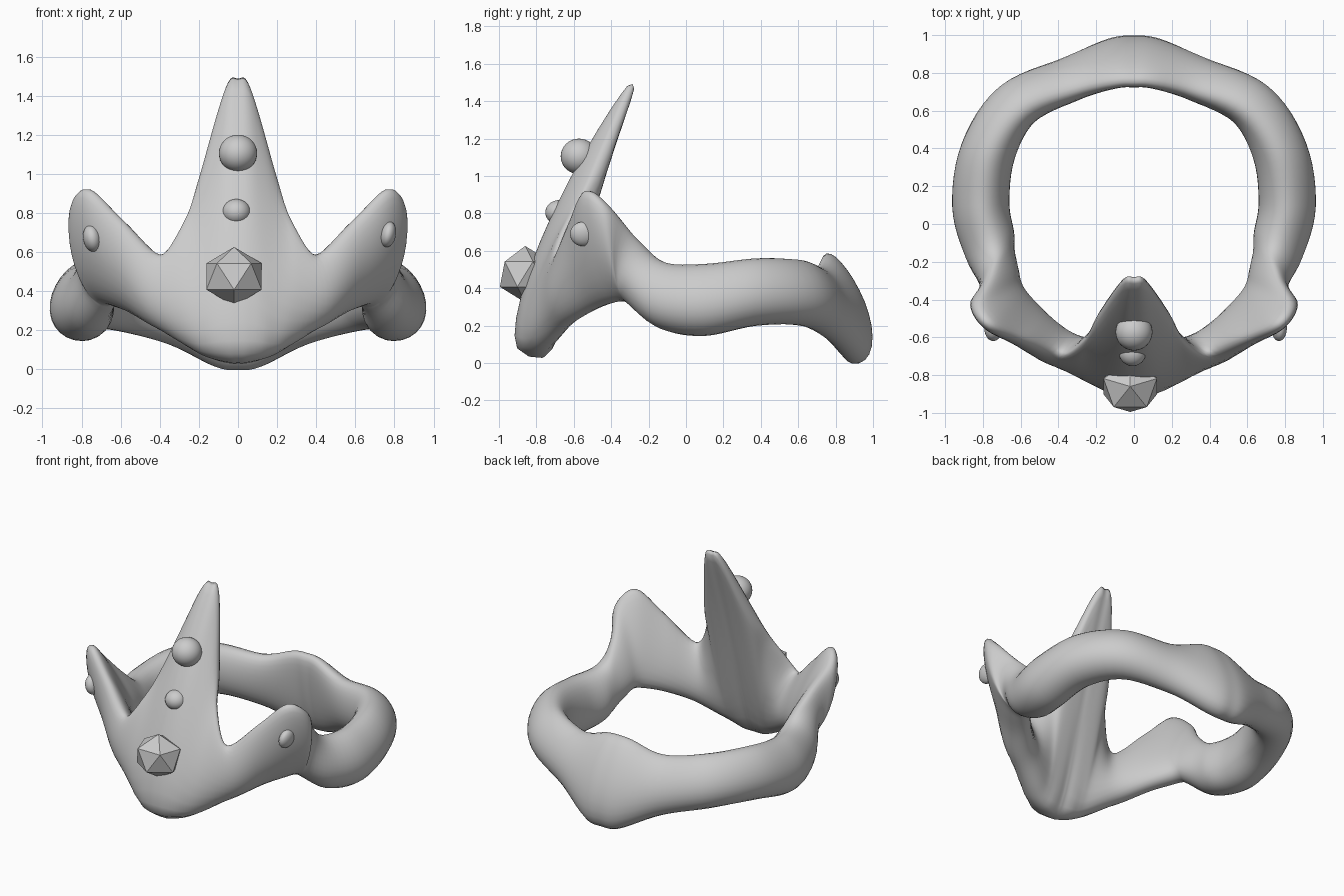
import bpy, bmesh, math
from mathutils import Vector

if "Cube" in bpy.data.objects:
    bpy.data.objects.remove(bpy.data.objects["Cube"])

# Half of the band, front centre to back centre: top xyz, bottom xyz, half thickness
STATIONS = [
    (0, -.29, 1.487, 0, -.84, .035, .105),
    (.065, -.305, 1.435, .05, -.835, .037, .105),
    (.19, -.48, .99, .15, -.80, .06, .105),
    (.26, -.60, .77, .24, -.74, .105, .105),
    (.40, -.685, .585, .385, -.62, .205, .105),
    (.61, -.615, .77, .51, -.485, .285, .095),
    (.77, -.54, .92, .60, -.38, .325, .095),
    (.84, -.42, .84, .635, -.315, .335, .10),
    (.785, -.28, .66, .655, -.25, .30, .11),
    (.76, -.12, .54, .745, -.12, .18, .14),
    (.80, .10, .53, .80, .10, .145, .15),
    (.76, .38, .56, .765, .38, .20, .145),
    (.585, .60, .55, .635, .645, .20, .13),
    (.31, .70, .51, .36, .80, .13, .11),
    (.10, .745, .575, .12, .91, .015, .105),
    (0, .75, .585, 0, .925, 0, .105),
]
SUB, SIDES = 6, 28


def catmull(a, b, c, d, t):
    return .5 * (2 * b + (c - a) * t + (2 * a - 5 * b + 4 * c - d) * t * t
                 + (3 * b - a - 3 * c + d) * t ** 3)


# Close the loop by mirroring, then smooth between stations
loop = STATIONS + [(-s[0], s[1], s[2], -s[3], *s[4:]) for s in STATIONS[-2:0:-1]]
n = len(loop)
fine = []
for i in range(n):
    quad = [loop[(i + k) % n] for k in (-1, 0, 1, 2)]
    for s in range(SUB):
        v = [catmull(*vals, s / SUB) for vals in zip(*quad)]
        fine.append((Vector(v[:3]), Vector(v[3:6]), v[6]))

# Crown band with its front point and side wings, lofted from oval sections
bm = bmesh.new()
m = len(fine)
rings = []
for i, (top, bot, w) in enumerate(fine):
    axis = (top - bot) / 2
    mid = (top + bot) / 2
    tangent = fine[(i + 4) % m][1] - fine[i - 4][1]
    side = tangent.cross(axis).normalized()
    taper = .6 * min(1, max(.25, axis.length / .7))
    power = 1 - .45 * min(1, max(0, (axis.length - .2) / .4))
    ring = []
    for k in range(SIDES):
        a = math.tau * k / SIDES
        c, s = math.cos(a), math.sin(a)
        off = math.copysign(abs(s) ** power, s) * w * (1 - taper * c)
        off += .06 * axis.length * s * s
        ring.append(bm.verts.new(mid + axis * c + side * off))
    rings.append(ring)
for i in range(m):
    r0, r1 = rings[i], rings[(i + 1) % m]
    for k in range(SIDES):
        j = (k + 1) % SIDES
        bm.faces.new((r0[k], r0[j], r1[j], r1[k]))
bmesh.ops.recalc_face_normals(bm, faces=bm.faces)
for f in bm.faces:
    f.smooth = True
mesh = bpy.data.meshes.new("crown_band")
bm.to_mesh(mesh)
bm.free()
bpy.context.collection.objects.link(bpy.data.objects.new("crown_band", mesh))


# Round beads
def bead(name, loc, size, tilt=0):
    bpy.ops.mesh.primitive_uv_sphere_add(segments=32, ring_count=16, radius=1,
                                         location=loc, rotation=(0, tilt, 0))
    ob = bpy.context.object
    ob.name = name
    ob.scale = size
    bpy.ops.object.shade_smooth()


bead("upper_bead", (0, -.572, 1.105), (.098, .098, .095))
bead("lower_bead", (-.008, -.68, .805), (.072, .072, .066))
bead("right_wing_bead", (.768, -.55, .69), (.04, .07, .066), .2)
bead("left_wing_bead", (-.745, -.55, .67), (.047, .07, .07), -.2)

# Faceted front gem
bpy.ops.mesh.primitive_ico_sphere_add(subdivisions=1, radius=.151,
                                      location=(-.02, -.86, .475),
                                      rotation=(0, 0, math.pi / 2))
gem = bpy.context.object
gem.name = "front_gem"
gem.scale.y = 1.1
